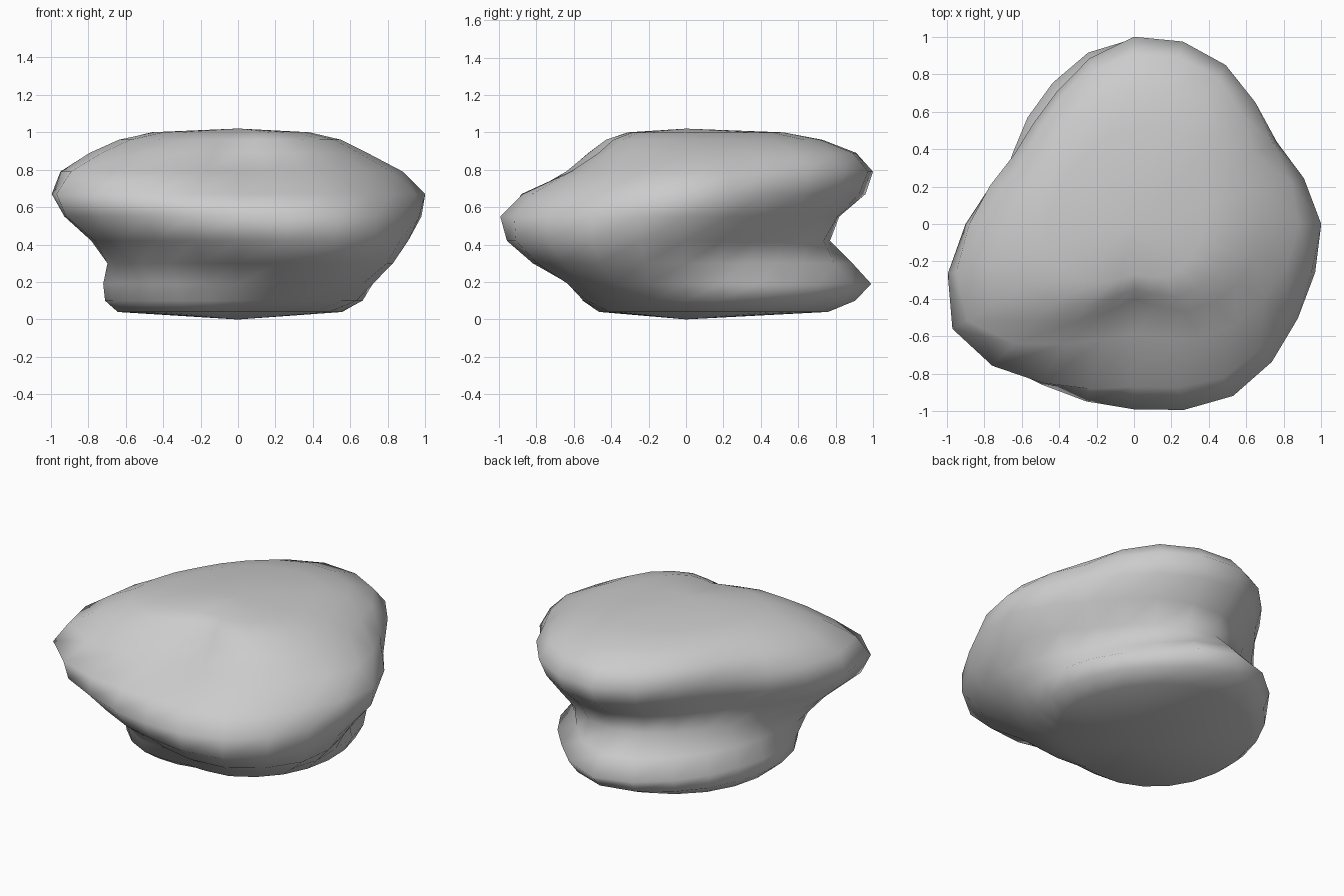
import bpy, bmesh
from math import cos, sin, radians

if "Cube" in bpy.data.objects:
    bpy.data.objects.remove(bpy.data.objects["Cube"])

# Boulder contour: height -> radius every 30 degrees, counter-clockwise from +x
CONTOURS = {
    0.04: (.55, .60, .68, .76, .74, .69, .64, .60, .53, .44, .43, .46),
    0.19: (.72, .76, .83, .99, .87, .75, .72, .69, .65, .58, .73, .77),
    0.30: (.78, .67, .73, .89, .77, .69, .69, .75, .72, .77, .92, .92),
    0.42: (.87, .73, .74, .77, .67, .64, .73, .88, .87, .92, 1.05, 1.0),
    0.55: (.98, .82, .84, .82, .70, .66, .83, 1.06, .99, .99, 1.06, 1.01),
    0.67: (1.0, .88, .93, .96, .78, .72, .90, 1.12, .98, .87, .95, .95),
    0.79: (.88, .86, .98, 1.0, .82, .74, .88, 1.03, .74, .59, .71, .80),
    0.89: (.69, .74, .90, .91, .77, .68, .76, .84, .60, .40, .54, .64),
    1.00: (.38, .42, .53, .52, .46, .45, .46, .46, .36, .27, .33, .36),
}


def midpoint(a, b, c, d):
    """Smooth value halfway between b and c."""
    return (9 * (b + c) - a - d) / 16


def refine(row):
    """Double the number of angular samples of a closed contour."""
    n, out = len(row), []
    for i in range(n):
        out += [row[i], midpoint(row[i - 1], row[i], row[(i + 1) % n], row[(i + 2) % n])]
    return out


rings = [(z, refine(row)) for z, row in CONTOURS.items()]


def between(low, high, z, lift):
    """Extra rounded ring between two contours."""
    return z, [(a + b) / 2 + lift for a, b in zip(low[1], high[1])]


rings.insert(1, between(rings[0], rings[1], 0.10, 0.03))
rings.insert(-1, between(rings[-2], rings[-1], 0.96, 0.015))

# Loft the contours and close with a fan at each pole
bm = bmesh.new()
loops = []
for z, row in rings:
    step = 360 / len(row)
    loops.append([bm.verts.new((r * cos(radians(i * step)), r * sin(radians(i * step)), z))
                  for i, r in enumerate(row)])
bottom, top = bm.verts.new((0, 0, 0)), bm.verts.new((0, 0, 1.02))
n = len(loops[0])
for i in range(n):
    j = (i + 1) % n
    for a, b in zip(loops, loops[1:]):
        bm.faces.new((a[i], a[j], b[j], b[i]))
    bm.faces.new((bottom, loops[0][j], loops[0][i]))
    bm.faces.new((top, loops[-1][i], loops[-1][j]))
for f in bm.faces:
    f.smooth = True
mesh = bpy.data.meshes.new("boulder")
bm.to_mesh(mesh)
bm.free()
boulder = bpy.data.objects.new("boulder", mesh)
bpy.context.collection.objects.link(boulder)
